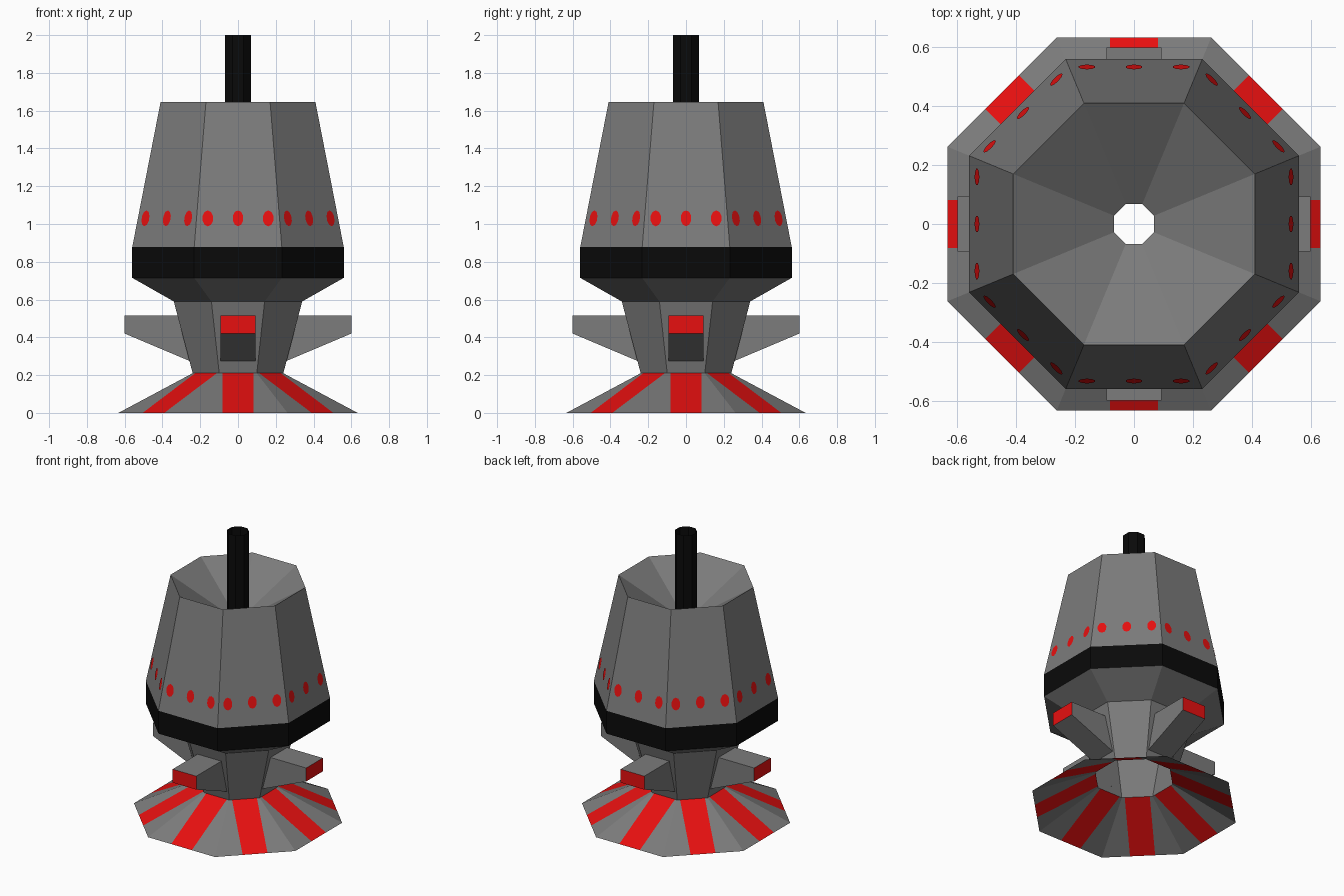
import bpy, bmesh, math
from mathutils import Matrix, Vector

if "Cube" in bpy.data.objects:
    bpy.data.objects.remove(bpy.data.objects["Cube"], do_unlink=True)

SIDES = 8
STEP = 2 * math.pi / SIDES
HALF = math.tan(STEP / 2)      # half side length per unit of apothem


def make_material(name, color):
    mat = bpy.data.materials.new(name)
    mat.use_nodes = True
    mat.diffuse_color = (*color, 1)
    mat.node_tree.nodes["Principled BSDF"].inputs["Base Color"].default_value = (*color, 1)
    return mat


GREY = make_material("hull grey", (0.2, 0.2, 0.2))
RED = make_material("signal red", (0.8, 0.005, 0.005))
BLACK = make_material("band black", (0.003, 0.003, 0.003))


def finish(name, bm, *mats):
    bmesh.ops.remove_doubles(bm, verts=bm.verts, dist=0.0005)
    mesh = bpy.data.meshes.new(name)
    bm.to_mesh(mesh)
    bm.free()
    for mat in mats:
        mesh.materials.append(mat)
    obj = bpy.data.objects.new(name, mesh)
    bpy.context.collection.objects.link(obj)
    return obj


def add_face(bm, points, turn=None, index=0):
    turn = turn or Matrix.Identity(4)
    face = bm.faces.new([bm.verts.new(turn @ Vector(p)) for p in points])
    face.material_index = index
    return face


def octagon_shell(name, profile, mat):
    """Open eight-sided shell; profile lists (apothem, height)."""
    bm = bmesh.new()
    for side in range(SIDES):
        turn = Matrix.Rotation(side * STEP, 4, "Z")
        for (a, z), (b, y) in zip(profile, profile[1:]):
            add_face(bm, [(a, -a * HALF, z), (a, a * HALF, z),
                          (b, b * HALF, y), (b, -b * HALF, y)], turn)
    return finish(name, bm, mat)


# Body shells, bottom to top
octagon_shell("neck", [(0.24, 0.21), (0.34, 0.59), (0.56, 0.715)], GREY)
octagon_shell("band", [(0.56, 0.715), (0.56, 0.877)], BLACK)
octagon_shell("hull", [(0.56, 0.877), (0.41, 1.645)], GREY)
octagon_shell("funnel", [(0.41, 1.645), (0.068, 1.41)], GREY)
octagon_shell("antenna", [(0.068, 1.41), (0.068, 2.0)], BLACK)

# Flared skirt, each panel with a red centre stripe
bm = bmesh.new()
low, high, stripe, top_z = 0.633, 0.24, 0.081, 0.21
for side in range(SIDES):
    turn = Matrix.Rotation(side * STEP, 4, "Z")
    lower = [-low * HALF, -stripe, stripe, low * HALF]
    upper = [-high * HALF, -stripe, stripe, high * HALF]
    for i in range(3):
        add_face(bm, [(low, lower[i], 0), (low, lower[i + 1], 0),
                      (high, upper[i + 1], top_z), (high, upper[i], top_z)],
                 turn, int(i == 1))
finish("skirt", bm, GREY, RED)

# Four tapered arms with red tips
profile = [(0.32, 0.515), (0.257, 0.275), (0.6, 0.42), (0.6, 0.515)]
for number, name in enumerate(["left", "back", "right", "front"]):
    turn = Matrix.Rotation(number * math.pi / 2, 4, "Z")
    bm = bmesh.new()
    face = add_face(bm, [(x, -0.093, z) for x, z in profile])
    extruded = bmesh.ops.extrude_face_region(bm, geom=[face])
    verts = [v for v in extruded["geom"] if isinstance(v, bmesh.types.BMVert)]
    bmesh.ops.translate(bm, verts=verts, vec=(0, 0.186, 0))
    bmesh.ops.recalc_face_normals(bm, faces=bm.faces)
    for face in bm.faces:
        face.material_index = int(face.normal.x > 0.95)
    bm.transform(turn)
    finish(name + "_arm", bm, GREY, RED)

# Row of oval lights, three on each hull panel
bm = bmesh.new()
lean = (0.56 - 0.41) / (1.645 - 0.877)
for side in range(SIDES):
    turn = Matrix.Rotation(side * STEP, 4, "Z")
    for offset in (-0.16, 0, 0.16):
        points = []
        for k in range(10):
            angle = (k + 0.5) * 2 * math.pi / 10
            z = 1.03 + 0.042 * math.sin(angle)
            x = 0.56 - lean * (z - 0.877) + 0.003
            points.append((x, offset + 0.029 * math.cos(angle), z))
        add_face(bm, points, turn)
finish("hull_lights", bm, RED)
